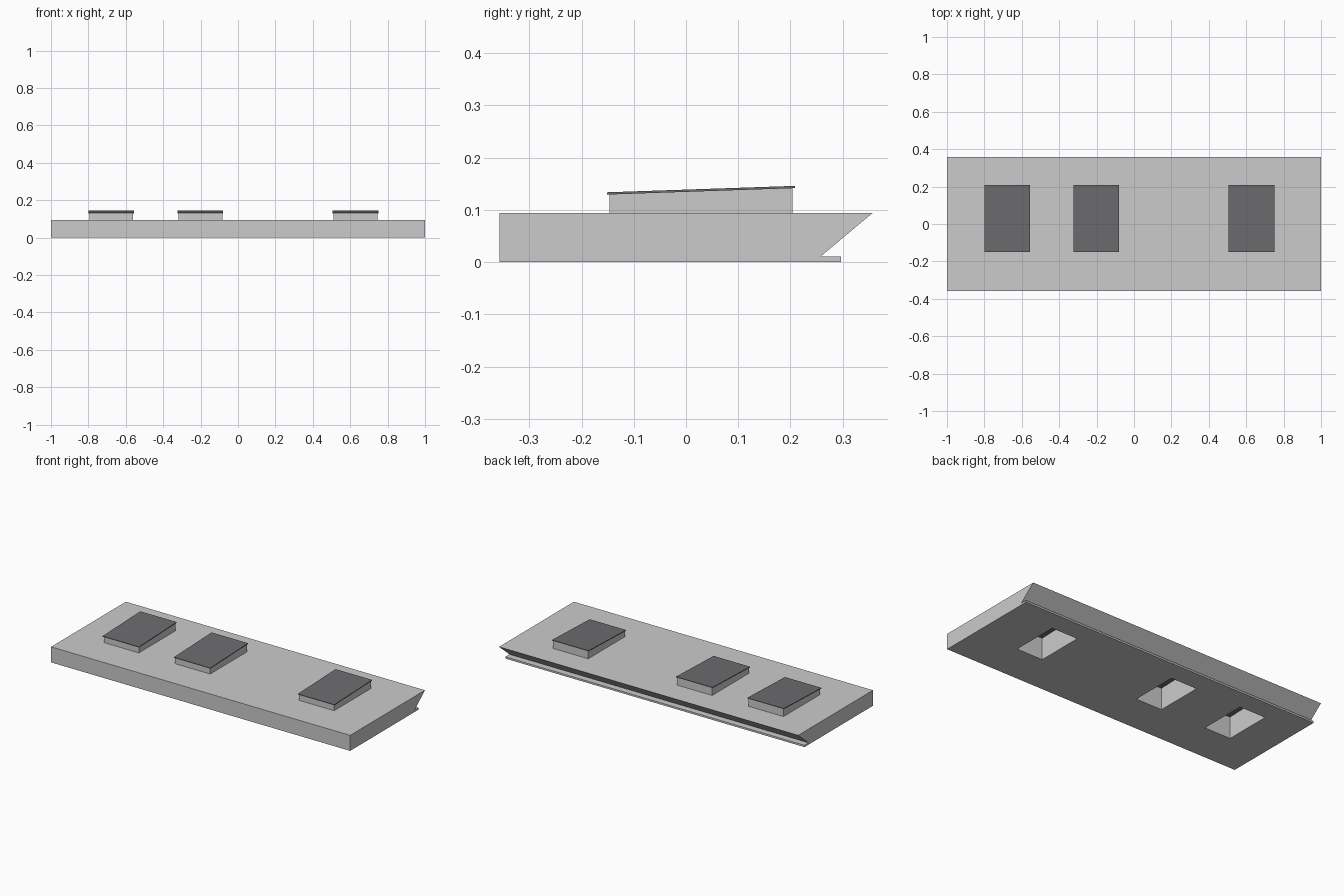
import bpy, bmesh

if "Cube" in bpy.data.objects:
    bpy.data.objects.remove(bpy.data.objects["Cube"])


def prism(name, profile, x0, x1):
    """Extrude a (y, z) outline along x."""
    bm = bmesh.new()
    face = bm.faces.new([bm.verts.new((x0, y, z)) for y, z in profile])
    ext = bmesh.ops.extrude_face_region(bm, geom=[face])
    verts = [v for v in ext["geom"] if isinstance(v, bmesh.types.BMVert)]
    bmesh.ops.translate(bm, verts=verts, vec=(x1 - x0, 0, 0))
    bmesh.ops.recalc_face_normals(bm, faces=bm.faces)
    mesh = bpy.data.meshes.new(name)
    bm.to_mesh(mesh)
    bm.free()
    ob = bpy.data.objects.new(name, mesh)
    bpy.context.collection.objects.link(ob)
    return ob


def cut(ob, cutter):
    mod = ob.modifiers.new("opening", "BOOLEAN")
    mod.operation = "DIFFERENCE"
    mod.solver = "EXACT"
    mod.object = cutter


glass = bpy.data.materials.new("dark_glass")
glass.diffuse_color = (0.15, 0.152, 0.163, 1)
glass.use_nodes = True
glass.node_tree.nodes["Principled BSDF"].inputs["Base Color"].default_value = glass.diffuse_color

# Roof slab with undercut back edge and thin ledge
slab = prism("roof_slab", [(-0.357, 0), (0.297, 0), (0.297, 0.011), (0.258, 0.011),
                           (0.357, 0.094), (-0.357, 0.094)], -1, 1)

wall = 0.03
for i, cx in enumerate((-0.678, -0.201, 0.628), 1):
    # Hidden cutter for the shaft through slab and curb
    y0, y1, half = -0.146, 0.204, 0.117
    a, b = y0 + wall, y1 - wall
    shaft = prism(f"shaft_cutter_{i}", [(a, -0.1), (b, -0.1), (b, 0.3), (a, 0.3)],
                  cx - half + wall, cx + half - wall)
    shaft.hide_render = True
    shaft.hide_viewport = True
    shaft.display_type = "WIRE"
    cut(slab, shaft)

    # Raised curb with sloping top
    curb = prism(f"skylight_curb_{i}", [(y0, 0.094), (y1, 0.094), (y1, 0.1415), (y0, 0.1295)],
                 cx - half, cx + half)
    cut(curb, shaft)

    # Tilted glass pane, slightly overhanging
    pane = prism(f"skylight_pane_{i}", [(-0.151, 0.1293), (0.209, 0.1417), (0.209, 0.146),
                                        (-0.151, 0.1337)], cx - 0.122, cx + 0.122)
    pane.data.materials.append(glass)
